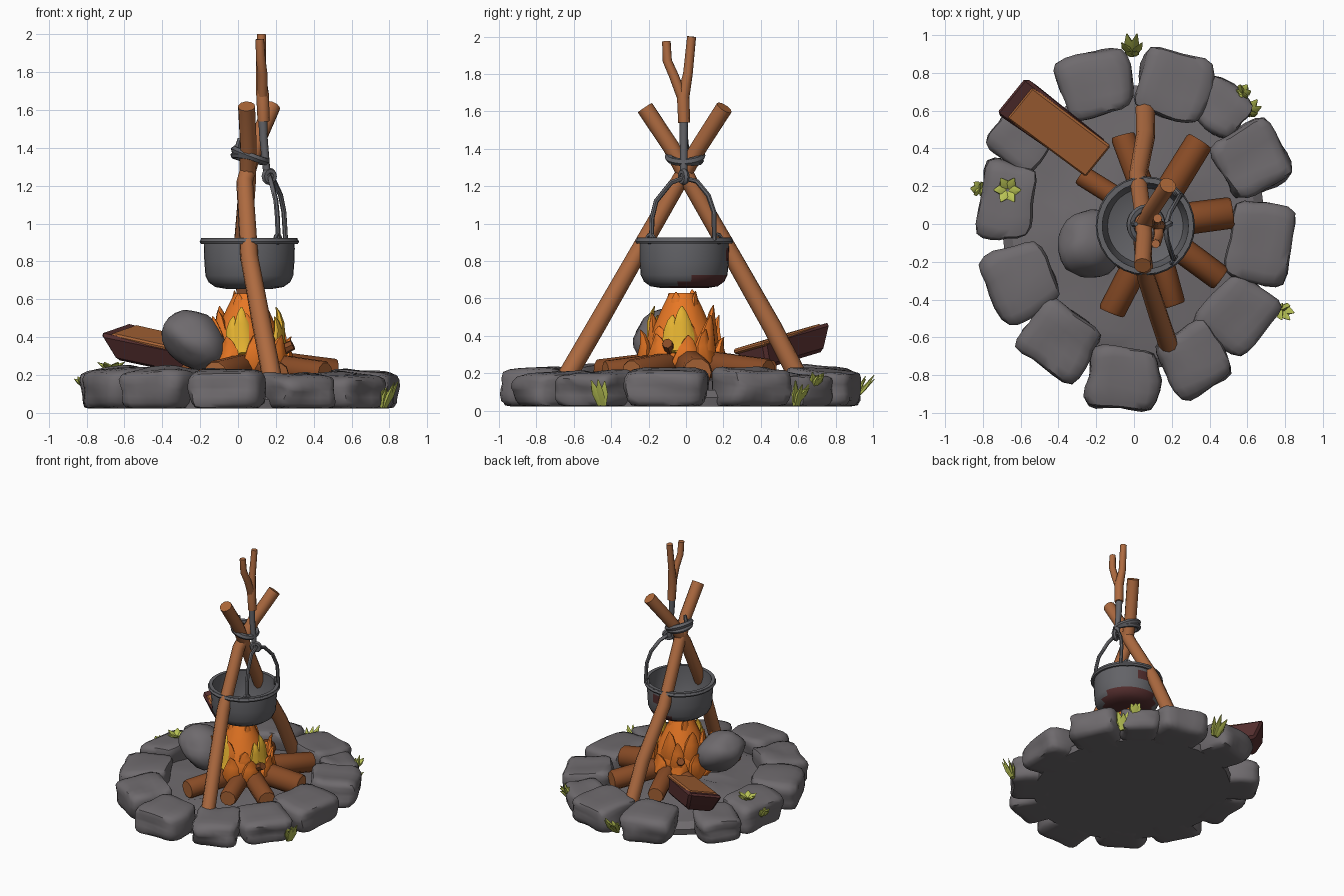
import bpy, bmesh, math, random
from mathutils import Vector, Matrix, Euler, noise

if "Cube" in bpy.data.objects:
    bpy.data.objects.remove(bpy.data.objects["Cube"])

random.seed(7)

def material(name, *rgb):
    m = bpy.data.materials.new(name)
    m.diffuse_color = (*[(c / 255) ** 2.2 for c in rgb], 1)
    m.use_nodes = True
    m.node_tree.nodes["Principled BSDF"].inputs["Base Color"].default_value = m.diffuse_color
    return m

STONE = material("stone grey", 110, 106, 109)
IRON = material("iron grey", 99, 99, 103)
POLE = material("pole brown", 172, 106, 66)
LOG = material("log brown", 134, 76, 42)
CUT = material("cut wood", 170, 102, 58)
BARK = material("dark bark", 84, 49, 49)
FIRE = material("flame orange", 238, 122, 42)
GLOW = material("flame yellow", 226, 176, 52)
GRASS = material("grass green", 184, 194, 86)

def finish(name, bm, *mats, angle=50):
    bmesh.ops.recalc_face_normals(bm, faces=bm.faces)
    me = bpy.data.meshes.new(name)
    bm.to_mesh(me)
    bm.free()
    ob = bpy.data.objects.new(name, me)
    bpy.context.collection.objects.link(ob)
    for m in mats:
        me.materials.append(m)
    if angle:
        for o in bpy.context.selected_objects:
            o.select_set(False)
        ob.select_set(True)
        bpy.context.view_layer.objects.active = ob
        bpy.ops.object.shade_smooth_by_angle(angle=math.radians(angle))
    return ob

def skin(bm, rings, closed=False):
    """Join consecutive vertex rings with quads."""
    pairs = list(zip(rings, rings[1:])) + ([(rings[-1], rings[0])] if closed else [])
    for a, b in pairs:
        for k in range(len(a)):
            j = (k + 1) % len(a)
            bm.faces.new((a[k], a[j], b[j], b[k]))

def turn(n):
    return [2 * math.pi * k / n for k in range(n)]

def tube(bm, pts, radii, sides=8, flat=1.0, side=(1, 0.13, 0), cap_mat=0):
    """Sweep a ring along a path; flat squashes it along the side axis."""
    pts = [Vector(p) for p in pts]
    rings = []
    for i, (p, r) in enumerate(zip(pts, radii)):
        d = (pts[min(i + 1, len(pts) - 1)] - pts[max(i - 1, 0)]).normalized()
        u = d.cross(Vector(side)).normalized()
        v = d.cross(u)
        rings.append([bm.verts.new(p + r * (math.cos(a) * u + flat * math.sin(a) * v)) for a in turn(sides)])
    skin(bm, rings)
    for ring in (rings[0], rings[-1]):
        bm.faces.new(ring).material_index = cap_mat

def lathe(bm, profile, cx, cy, sides):
    rings = [[bm.verts.new((cx + r * math.cos(t), cy + r * math.sin(t), z)) for t in turn(sides)]
             for r, z in profile]
    skin(bm, rings)
    bm.faces.new(rings[0])
    bm.faces.new(rings[-1])

def loop(bm, centre, radius, thick, tilt=(0, 0, 0), seg=24, sides=6):
    rot = Euler(tilt).to_matrix()
    skin(bm, [[bm.verts.new(Vector(centre) + rot @ Vector((
        math.cos(t) * (radius + thick * math.cos(a)), math.sin(t) * (radius + thick * math.cos(a)),
        thick * math.sin(a)))) for a in turn(sides)] for t in turn(seg)], closed=True)

# Ring of rounded stones: x, y, radial size, tangential size, top height
STONES = [(-.20, .74, .36, .38, .225), (.21, .73, .38, .40, .22), (.46, .62, .27, .31, .19),
          (.62, .335, .37, .37, .22), (.66, -.10, .36, .44, .21), (.545, -.475, .36, .39, .205),
          (.315, -.71, .36, .35, .20), (-.06, -.815, .35, .39, .22), (-.395, -.615, .36, .39, .225),
          (-.60, -.305, .37, .40, .225), (-.675, .125, .30, .44, .23), (-.59, .46, .32, .32, .205)]
for n, (x, y, rad, tan, top) in enumerate(STONES):
    bm = bmesh.new()
    bmesh.ops.create_cube(bm, size=2)
    bmesh.ops.subdivide_edges(bm, edges=bm.edges[:], cuts=5, use_grid_fill=True)
    for v in bm.verts:
        p = v.co.copy()
        p /= sum(abs(c) ** 6 for c in p) ** (1 / 6)
        wob = noise.noise_vector(p * .9 + Vector((n * 7.3, n * 3.1, 0)))
        taper = (.96 + .04 * p.z) * (1 - .05 * (p.x < 0))
        z = .022 + (top - .022) * (.5 + .53 * p.z) - .015 * p.x * (p.z > 0)
        v.co = Vector((p.x * rad / 2 * taper + wob.x * .03, p.y * tan / 2 * taper + wob.y * .03,
                       max(.022, z + wob.z * .02 * (p.z > 0))))
    bm.transform(Matrix.Translation((x, y, 0)) @ Matrix.Rotation(math.atan2(y, x), 4, 'Z'))
    finish(f"ring_stone_{n + 1}", bm, STONE, angle=50)

# Ground bed inside the ring, slightly uneven
bm = bmesh.new()
lathe(bm, [(.69, .022), (.70, .07), (.65, .11), (.52, .125), (.38, .135), (.25, .15), (.1, .16)], 0, -.02, 24)
for v in bm.verts:
    v.co.y *= 1.08
    if v.co.z > .115:
        v.co.z += random.uniform(-.02, .025)
finish("ground_bed", bm, STONE, angle=25)

# Boulder beside the fire
bm = bmesh.new()
bmesh.ops.create_icosphere(bm, subdivisions=3, radius=1)
for v in bm.verts:
    c = v.co * (1 + .16 * noise.noise(v.co * 1.3))
    v.co = Vector((-.225 + c.x * .17 - .03 * c.z, -.11 + c.y * .175, .385 + c.z * .155))
finish("boulder", bm, STONE)

# Radiating fire logs: outer end x, y, radius
for n, (x, y, r) in enumerate([(-.06, .47, .065), (.35, .44, .075), (.52, .06, .084), (.46, -.29, .07),
                               (.21, -.43, .065), (-.12, -.47, .072), (-.28, .26, .055)]):
    bm = bmesh.new()
    tube(bm, [(x, y, .205), (x * .97 + .002, y * .97, .206), (.06 + x * .4, y * .45, .235), (.06, 0, .27)],
         [r * .9, r, r * 1.02, r * .9], sides=10, side=(0, 0, 1), cap_mat=1)
    finish(f"fire_log_{n + 1}", bm, LOG, CUT)

# Charred stubs poking out of the flames
bm = bmesh.new()
for a, b in (((.10, -.07, .27), (.29, -.10, .36)), ((0, .08, .28), (-.08, .18, .37))):
    tube(bm, [a, b], [.035, .028], sides=7, side=(0, 0, 1))
finish("charred_stubs", bm, LOG)

# Split log leaning on the ring: bark shell with a slanted outer end, cut wood on top
along = Vector((-.40, .30, .09)).normalized()
across = Vector((0, 0, 1)).cross(along).normalized()
frame = Matrix((along, across, along.cross(across))).transposed().to_4x4()
place = Matrix.Translation((-.43, .53, .33)) @ frame @ Matrix.Rotation(.22, 4, 'X')
bm = bmesh.new()
bmesh.ops.create_cube(bm, size=1)
for v in bm.verts:
    low = v.co.z < 0
    wide = (.17 if low else .21) if v.co.x < 0 else (.20 if low else .26)
    v.co = Vector((v.co.x * .58 - (.09 if low and v.co.x > 0 else 0), v.co.y * wide, v.co.z * .14))
bmesh.ops.bevel(bm, geom=list(bm.edges), offset=.018, segments=1, affect='EDGES')
bm.transform(place @ Matrix.Rotation(-.44, 4, 'X'))
finish("split_log_bark", bm, BARK, angle=30)
bm = bmesh.new()
bmesh.ops.create_cube(bm, size=1)
for v in bm.verts:
    v.co = Vector((v.co.x * .53 - .04, v.co.y * (.22 if v.co.x > 0 else .215), .062 + v.co.z * .03))
bmesh.ops.bevel(bm, geom=list(bm.edges), offset=.01, segments=1, affect='EDGES')
bm.transform(place @ Matrix.Rotation(-.44, 4, 'X'))
finish("split_log_face", bm, CUT, angle=30)

# Two crossed poles
POLES = {"front_pole": [(.185, -.65, .16), (.125, -.47, .47), (.06, -.27, .82), (.035, -.04, 1.22),
                        (.09, .07, 1.41), (.18, .205, 1.62)],
         "back_pole": [(.06, .61, .16), (.06, .46, .45), (.02, .25, .82), (.05, .02, 1.22),
                       (.055, -.08, 1.41), (.045, -.22, 1.62)]}
for name, path in POLES.items():
    bm = bmesh.new()
    tube(bm, path, [.052, .051, .048, .045, .045, .046], sides=10, cap_mat=1)
    finish(name, bm, POLE, CUT)

# Forked stick at the top
bm = bmesh.new()
tube(bm, [(.135, -.01, 1.54), (.13, -.015, 1.68), (.12, .01, 1.80), (.125, .03, 2.0)], [.032, .034, .026, .024], 8)
tube(bm, [(.13, -.015, 1.66), (.13, -.065, 1.79), (.12, -.10, 1.87), (.115, -.105, 1.975)], [.028, .026, .025, .023], 8)
finish("forked_stick", bm, POLE)

# Rope lashing, hanging rod and hook
bm = bmesh.new()
loop(bm, (.065, -.005, 1.36), .088, .021, (.04, .36, 0))
loop(bm, (.06, -.005, 1.345), .084, .018, (-.1, .2, 0))
tube(bm, [(-.01, 0, 1.37), (.01, 0, 1.45)], [.02, .012], 6)
finish("lashing", bm, IRON)
bm = bmesh.new()
tube(bm, [(.13, -.012, 1.58), (.135, -.012, 1.45), (.155, -.012, 1.24)], [.025, .022, .019], 8)
loop(bm, (.165, -.012, 1.25), .028, .018, (math.pi / 2, 0, .5), seg=12)
finish("hanging_hook", bm, IRON)

# Pot: open shell, sooty on the underside and in a small spot on the wall
PX, PY, PN = .06, -.01, 36
bm = bmesh.new()
lathe(bm, [(.12, .655), (.18, .665), (.215, .69), (.232, .725), (.238, .80), (.240, .87), (.238, .90), (.255, .905),
           (.255, .925), (.228, .925), (.225, .80), (.20, .72), (.12, .69)], PX, PY, PN)
bm.faces.ensure_lookup_table()
for i, f in enumerate(bm.faces):
    c = f.calc_center_median() - Vector((PX, PY, 0))
    a = math.atan2(c.y, c.x)
    soot = i < PN * 3 and abs(a - 1.05) < (1.6, 1.3, .9)[i // PN]
    spot = PN * 4 <= i < PN * 5 and abs(a - 1.35) < .14
    if soot or spot or i == len(bm.faces) - 2:
        f.material_index = 1
finish("pot", bm, IRON, BARK)
bm = bmesh.new()
loop(bm, (PX, PY, .905), .249, .014, seg=28)
for s in (-1, 1):   # ears
    loop(bm, (.21, PY + s * .18, .92), .022, .011, (0, math.pi / 2, .6 * s), seg=10)
finish("pot_rim", bm, IRON)

# Pot handle
bm = bmesh.new()
tube(bm, [(.212, -.185, .91), (.208, -.182, 1.03), (.200, -.16, 1.12), (.175, -.08, 1.22), (.168, -.012, 1.245),
          (.19, .06, 1.225), (.225, .12, 1.15), (.243, .15, 1.06), (.252, .152, .91)], [.0135] * 9, sides=7)
finish("pot_handle", bm, IRON)

# Fire: core with rings of broad pointed flames
FX, FY = .05, -.02
def flame(bm, ang, dist, base, tip, width, lean, flat=.55):
    o = Vector((math.cos(ang), math.sin(ang), 0))
    t = Vector((-o.y, o.x, 0)) * width * random.uniform(-.45, .45)
    h = tip - base
    path = [Vector((FX, FY, base + h * f)) + o * (dist + lean * k) + t * s
            for f, k, s in ((0, 0, 0), (.3, .7, .6), (.65, .55, 1.1), (.87, .75, 1.3), (1, 1, 1.2))]
    tube(bm, path, [width * .8, width, width * .7, width * .38, .004], sides=7, flat=flat, side=o)

bm = bmesh.new()
lathe(bm, [(.17, .18), (.205, .26), (.195, .35), (.155, .45), (.11, .55), (.07, .63)], FX, FY, 14)
for n, count, dist, base, tip, width, lean in [(0, 9, .17, .20, .425, .075, .06), (1, 6, .135, .28, .56, .075, .03),
                                               (2, 4, .07, .40, .67, .06, .012)]:
    for k in range(count):
        low = .07 if n == 1 and k in (0, 5) else 0
        flame(bm, 2 * math.pi * (k + n * .4) / count, dist, base, tip - low + random.uniform(-.04, .01), width, lean)
for ang in (-2.4, .65, 2.0):   # taller side flames
    flame(bm, ang, .17, .25, .51, .06, .05)
finish("fire", bm, FIRE)

# Yellow heart of the fire on the front and right
bm = bmesh.new()
for ang, w, tip in ((-1.95, .05, .51), (-1.68, .055, .56), (-.28, .062, .51), (.05, .068, .56), (.3, .045, .47)):
    flame(bm, ang, .20, .31, tip, w, -.05, .5)
finish("fire_glow", bm, GLOW)

# Grass tufts: position, outward lean, blade height, spread
for n, (x, y, z, lean, h, wide) in enumerate([
        (-.01, .90, .07, .06, .11, .045), (.57, .69, .14, .02, .06, .03), (.60, .59, .03, .045, .12, .035),
        (.77, -.45, .03, .04, .13, .035), (-.81, .185, .14, .02, .05, .03), (-.67, .18, .232, 0, .035, .06)]):
    bm = bmesh.new()
    away = Vector((x, y, 0)).normalized()
    for a in turn(6):
        spread = Vector((math.cos(a), math.sin(a), 0)) * wide
        p = Vector((x, y, z)) + spread * .2
        tube(bm, [p, p + spread * .5 + away * lean * .5 + Vector((0, 0, h * .5)),
                  p + spread + away * lean + Vector((0, 0, h * random.uniform(.7, 1.1)))],
             [.02, .026, .004], 5, .45, side=away if lean else (0, 0, 1))
    finish(f"grass_tuft_{n + 1}", bm, GRASS, angle=60)
